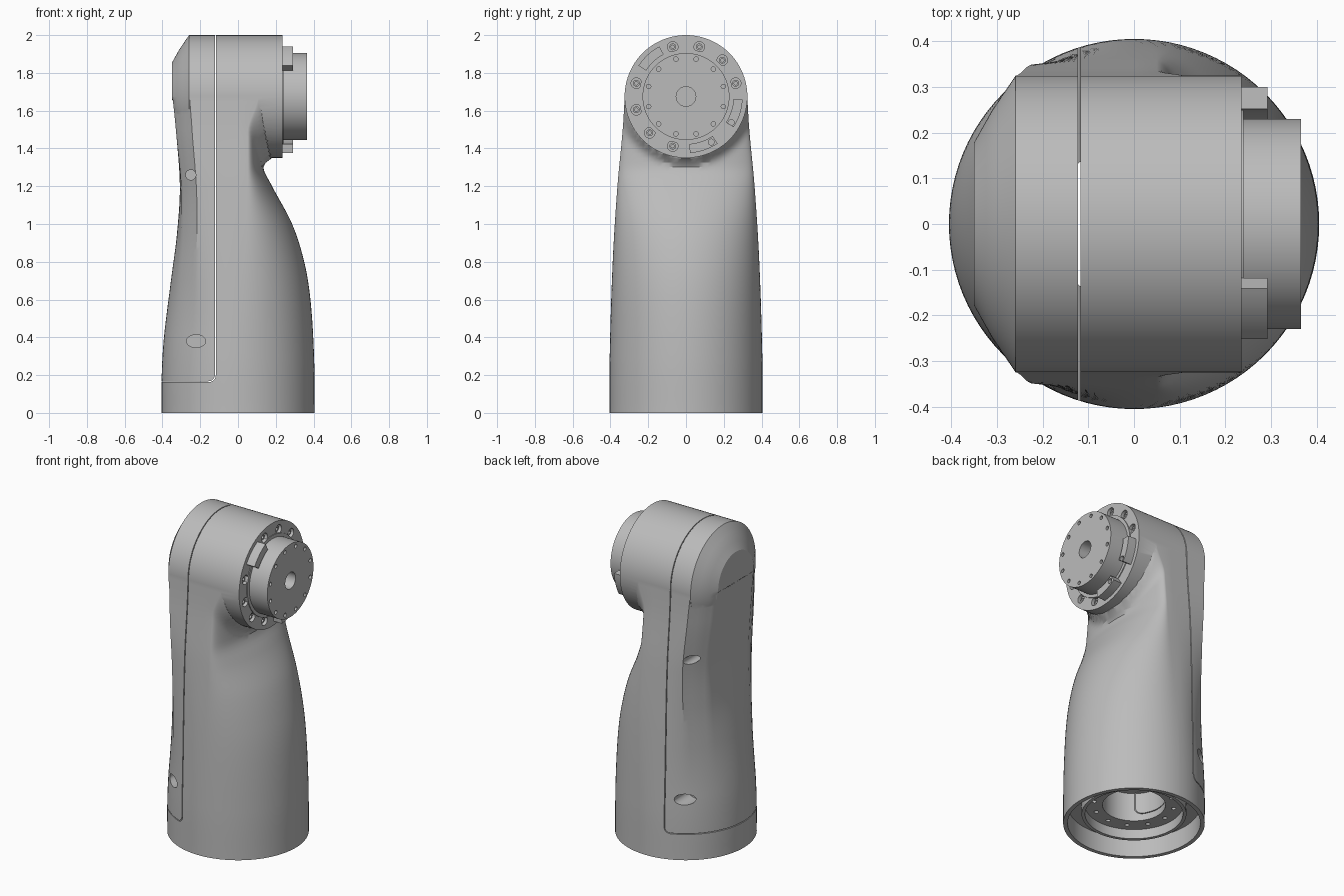
import bpy, bmesh
from math import pi, sin, cos, hypot, radians
from mathutils import Vector

if "Cube" in bpy.data.objects:
    bpy.data.objects.remove(bpy.data.objects["Cube"])

grey = bpy.data.materials.new("grey_metal")
grey.use_nodes = True
grey.diffuse_color = (0.5, 0.5, 0.5, 1)
grey.node_tree.nodes["Principled BSDF"].inputs["Base Color"].default_value = (0.5, 0.5, 0.5, 1)

AXIS_Z, HEAD_R = 1.675, 0.325      # joint axis height and joint radius


def loft(name, rings):
    """Closed solid bridged through rings of equal point count."""
    bm = bmesh.new()
    loops = [[bm.verts.new(p) for p in ring] for ring in rings]
    n = len(loops[0])
    for a, b in zip(loops, loops[1:]):
        for i in range(n):
            j = (i + 1) % n
            bm.faces.new((a[i], a[j], b[j], b[i]))
    bm.faces.new(loops[0])
    bm.faces.new(loops[-1])
    bmesh.ops.recalc_face_normals(bm, faces=bm.faces)
    mesh = bpy.data.meshes.new(name)
    bm.to_mesh(mesh)
    bm.free()
    mesh.materials.append(grey)
    ob = bpy.data.objects.new(name, mesh)
    bpy.context.collection.objects.link(ob)
    return ob


def lathe_rings(profile, axis, centre=(0, 0), n=96, stretch=1):
    """Rings of (position, radius) along an axis."""
    rings = []
    for pos, r in profile:
        ring = []
        for i in range(n):
            a = 2 * pi * i / n
            p = [centre[0] + r * cos(a) * stretch, centre[1] + r * sin(a)]
            p.insert("xyz".index(axis), pos)
            ring.append(Vector(p))
        rings.append(ring)
    return rings


def lathe(name, profile, axis, **kw):
    return loft(name, lathe_rings(profile, axis, **kw))


def select(obs):
    bpy.ops.object.select_all(action='DESELECT')
    for ob in obs:
        ob.select_set(True)
    bpy.context.view_layer.objects.active = obs[0]


def join(obs):
    select(obs)
    bpy.ops.object.join()
    return obs[0]


def boolean(target, tool, operation='DIFFERENCE'):
    select([target])
    mod = target.modifiers.new("cut", 'BOOLEAN')
    mod.operation, mod.object, mod.solver = operation, tool, 'EXACT'
    bpy.ops.object.modifier_apply(modifier=mod.name)
    bpy.data.objects.remove(tool)


def curve(keys, z):
    """Smooth interpolation through (z, value) keys."""
    k = max(i for i in range(len(keys) - 1) if keys[i][0] <= z or i == 0)

    def slope(i):
        a, b = keys[max(i - 1, 0)], keys[min(i + 1, len(keys) - 1)]
        return (b[1] - a[1]) / (b[0] - a[0])
    (z0, v0), (z1, v1) = keys[k], keys[k + 1]
    h = z1 - z0
    t = (z - z0) / h
    return (v0 * (2*t**3 - 3*t*t + 1) + slope(k) * h * (t**3 - 2*t*t + t)
            + v1 * (3*t*t - 2*t**3) + slope(k + 1) * h * (t**3 - t*t))


def ease(lo, hi, z):
    t = min(max((z - lo) / (hi - lo), 0), 1)
    return t * t * (3 - 2 * t)


# Silhouettes of the arm: rear, motor side and half width by height
REAR = [(0, .405), (.2, .404), (.4, .392), (.7, .355), (.95, .323), (1.2, .308), (1.5, .329), (1.7, .35)]
FRONT = [(0, .405), (.3, .402), (.6, .383), (.8, .35), (1.0, .286), (1.2, .18), (1.31, .13), (1.7, .12)]
WIDTH = [(0, .405), (.3, .404), (.8, .388), (1.2, .363), (1.5, .335), (1.7, .323)]
STEPS = 24
CHAMFER = [(0, 0, 1), (10, .74, 1), (13, .886, .77), (16, 1, .55), (24, 1, 0)]


def chamfer(i):
    """Unit quarter section with bevelled rear corner."""
    for (i0, u0, v0), (i1, u1, v1) in zip(CHAMFER, CHAMFER[1:]):
        if i <= i1:
            t = (i - i0) / (i1 - i0)
            return u0 + (u1 - u0) * t, v0 + (v1 - v0) * t


def arm_ring(z):
    rear, front, width = curve(REAR, z), curve(FRONT, z), curve(WIDTH, z)
    box, ledge = ease(.4, 1.5, z), .05 * ease(.2, 1.2, z)
    right, left = [], []
    for i in range(STEPS + 1):
        a = pi / 2 * i / STEPS
        x, y = ledge + (front - ledge) * sin(a) + .0005, width * cos(a)
        # fillet under the joint barrel
        gap = max(hypot(y, z - AXIS_Z) - HEAD_R, 0)
        x += .055 * max(1 - gap / .06, 0) ** 2
        right.append((x, y))
        u, v = chamfer(i)
        left.append((-rear * (sin(a) + (u - sin(a)) * box),
                     width * (cos(a) + (v - cos(a)) * box)))
    half = right[::-1] + left          # front tip to rear tip
    full = half + [(x, -y) for x, y in half[-2:0:-1]]
    return [Vector((x, y, z)) for x, y in full]


# Arm body and joint barrel merged into one housing
TOP = 1.673
housing = loft("arm_housing", [arm_ring(TOP * i / 72) for i in range(73)])
profile = [(.235, HEAD_R)] + [(-.35 * u, HEAD_R * v) for u, v in map(chamfer, range(STEPS))]
rings = lathe_rings(profile, "x", centre=(0, AXIS_Z))
for ring in rings:
    for p in ring:
        if p.z < 1.66:
            p.x = max(p.x, .004 - curve(REAR, p.z))
boolean(housing, loft("joint_barrel", rings), 'UNION')

# Stepped recess in the base
boolean(housing, lathe("base_recess", [(-.1, .38), (.12, .38), (.12, .3), (.06, .3), (.06, .28),
                                       (.12, .28), (.12, .18), (.3, .18)], "z"))


# Parting gap of the rear cover
def seam(offset):
    c, r = (-.155, .2), .035 + offset
    arc = [(c[0] + r * cos(a), c[1] + r * sin(a)) for a in [-pi / 2 * i / 8 for i in range(9)]]
    return [(c[0] + r, 2.2)] + arc + [(-.6, c[1] - r)]


outline = seam(.0025) + seam(-.0025)[::-1]
boolean(housing, loft("cover_gap", [[Vector((x, y, z)) for x, z in outline] for y in (-.6, .6)]))


def ring_spots(r, angles):
    return [(r * cos(radians(a)), AXIS_Z + r * sin(radians(a))) for a in angles]


# Cover screw holes, flange screw pockets and base bolt holes
cuts = []
for s in (-1, 1):
    cuts.append(lathe("cover_hole", [(s * .17, .027), (s * .6, .027)], "y", centre=(-.25, 1.26), n=24))
    cuts.append(lathe("cover_slot", [(s * .22, .034), (s * .6, .034)], "y", centre=(-.222, .38),
                      n=24, stretch=1.5))
pockets = ring_spots(.272, [15, 45, 75, 105, 165, 195, 225, 255])
for spot in pockets:
    cuts.append(lathe("pocket", [(.195, .028), (.3, .028)], "x", centre=spot, n=20))
for i in range(12):
    a = 2 * pi * i / 12
    cuts.append(lathe("bolt_hole", [(.1, .013), (.16, .013)], "z",
                      centre=(.23 * cos(a), .23 * sin(a)), n=12))
boolean(housing, join(cuts))

# Screws seated in the flange pockets
screws = join([lathe("flange_screws", [(.19, .018), (.222, .018), (.222, .009), (.21, .009)], "x",
                     centre=spot, n=16) for spot in pockets])

# Output rotor with centre bore and bolt circle
rotor = lathe("output_rotor", [(.2, .25), (.24, .25), (.24, .23), (.366, .23)], "x", centre=(0, AXIS_Z))
bores = [lathe("bore", [(.28, .052), (.4, .052)], "x", centre=(0, AXIS_Z), n=32)]
bores += [lathe("bore", [(.34, .012), (.4, .012)], "x", centre=spot, n=12)
          for spot in ring_spots(.205, range(15, 375, 30))]
boolean(rotor, join(bores))


# Raised connector blocks around the rotor
def block(name, start, end, holes=()):
    rings = []
    for i in range(13):
        a = radians(start + (end - start) * i / 12)
        rings.append([Vector((x, r * cos(a), AXIS_Z + r * sin(a)))
                      for x, r in ((.22, .252), (.292, .252), (.292, .3), (.22, .3))])
    ob = loft(name, rings)
    for spot in ring_spots(.276, holes):
        boolean(ob, lathe("hole", [(.26, .016), (.4, .016)], "x", centre=spot, n=16))
    return ob


blocks = [block("upper_connector_block", 118, 147),
          block("side_connector_block", -33, -3, [-30]),
          block("lower_connector_block", -86, -56, [-61])]

# Smooth shading with crisp edges
select([housing, rotor, screws] + blocks)
bpy.ops.object.shade_smooth_by_angle(angle=radians(28))
